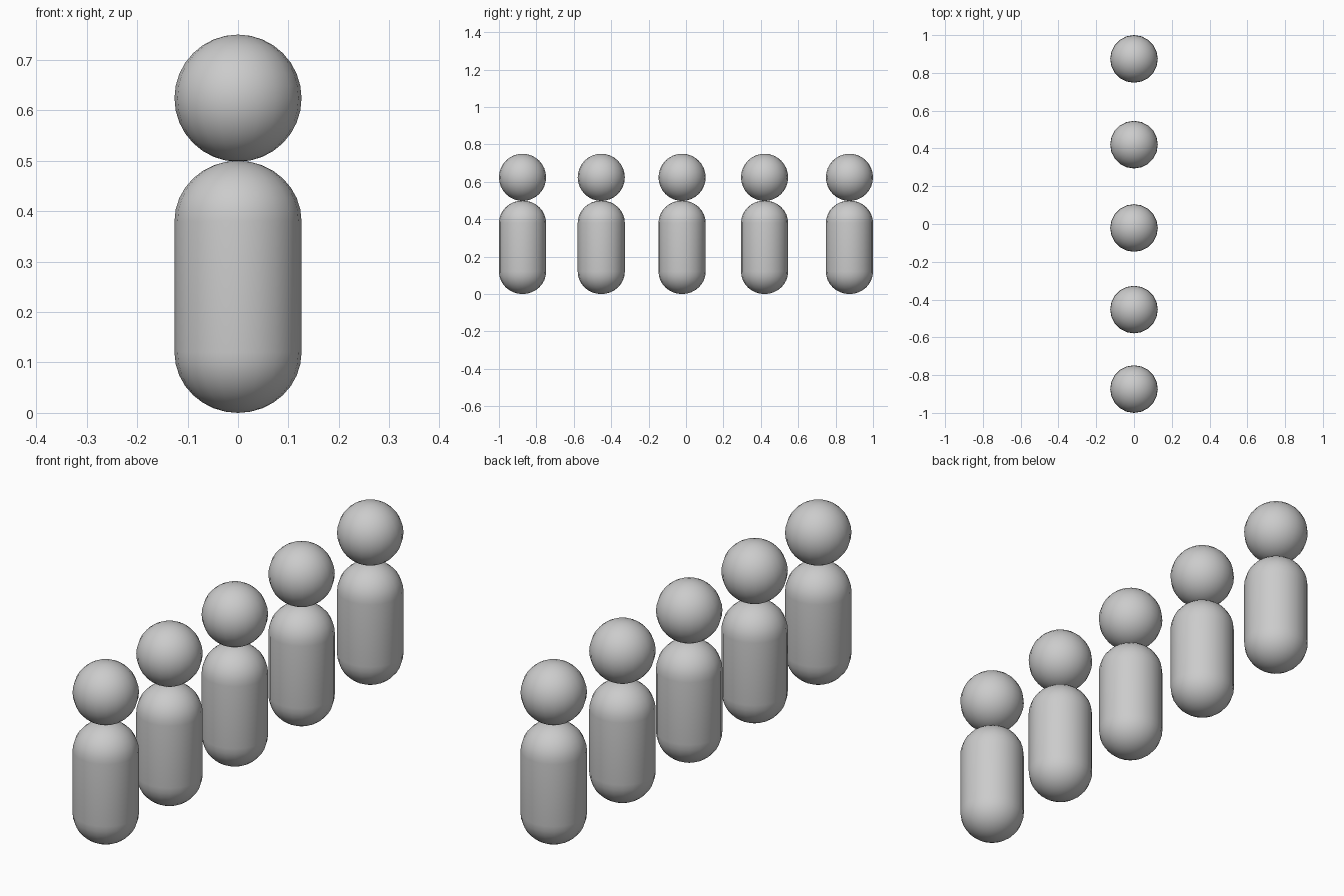
import bpy, bmesh
from math import sin, cos, pi

if "Cube" in bpy.data.objects:
    bpy.data.objects.remove(bpy.data.objects["Cube"])

R = 0.126          # shared radius of heads and bodies
SIDES = 20
ARC = 8            # steps per quarter arc


def lathe(name, profile, y):
    """Revolve an (r, z) profile around the vertical axis."""
    bm = bmesh.new()
    verts = [bm.verts.new((r, 0, z)) for r, z in profile]
    edges = [bm.edges.new(pair) for pair in zip(verts, verts[1:])]
    bmesh.ops.spin(bm, geom=verts + edges, cent=(0, 0, 0), axis=(0, 0, 1),
                   angle=2 * pi, steps=SIDES, use_duplicate=False)
    bmesh.ops.remove_doubles(bm, verts=bm.verts[:], dist=1e-4)
    bmesh.ops.recalc_face_normals(bm, faces=bm.faces[:])
    for f in bm.faces:
        f.smooth = True
    mesh = bpy.data.meshes.new(name)
    bm.to_mesh(mesh)
    bm.free()
    obj = bpy.data.objects.new(name, mesh)
    obj.location.y = y
    bpy.context.collection.objects.link(obj)


def capsule(bottom, top, dome):
    """Profile of an upright capsule with rounded ends."""
    angles = [pi / 2 * i / ARC for i in range(ARC + 1)]
    low = [(R * sin(a), bottom + dome * (1 - cos(a))) for a in angles]
    high = [(R * cos(a), top - dome * (1 - sin(a))) for a in angles]
    return low + high


# Row of five figures: a capsule body with a ball head resting on it
for i, y in enumerate((-0.874, -0.453, -0.021, 0.42, 0.874), 1):
    lathe(f"body_{i}", capsule(0.0, 0.5, 0.12), y)
    lathe(f"head_{i}", capsule(0.498, 0.75, 0.126), y)
